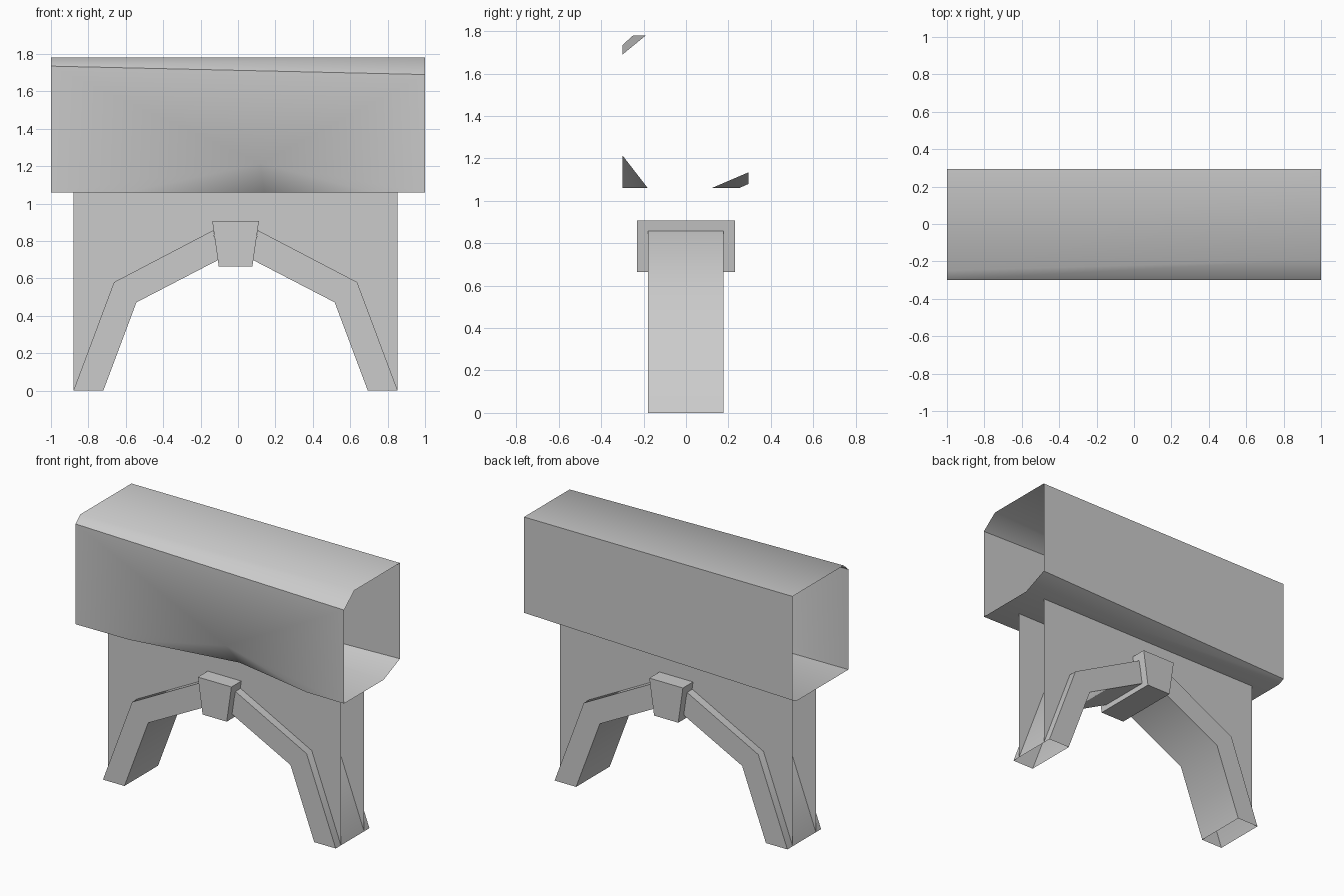
import bpy, bmesh, math

if "Cube" in bpy.data.objects:
    bpy.data.objects.remove(bpy.data.objects["Cube"], do_unlink=True)

stone = bpy.data.materials.new("plain grey")
stone.use_nodes = True
grey = (0.6, 0.6, 0.6, 1)
stone.diffuse_color = grey
stone.node_tree.nodes["Principled BSDF"].inputs["Base Color"].default_value = grey

MID = -0.013  # centre line of the arch


def make(name, bm, smooth=True, recalc=True):
    if recalc:
        bmesh.ops.recalc_face_normals(bm, faces=bm.faces[:])
    mesh = bpy.data.meshes.new(name)
    bm.to_mesh(mesh)
    bm.free()
    mesh.materials.append(stone)
    ob = bpy.data.objects.new(name, mesh)
    bpy.context.collection.objects.link(ob)
    if smooth:
        bpy.ops.object.select_all(action="DESELECT")
        ob.select_set(True)
        bpy.context.view_layer.objects.active = ob
        bpy.ops.object.shade_smooth_by_angle(angle=math.radians(45))
    return ob


def strip(bm, a, b):
    # quads between two matching rows of vertices
    for i in range(len(a) - 1):
        bm.faces.new((a[i], a[i + 1], b[i + 1], b[i]))


# open channel on top: end profiles (y, z) that differ in their corner cuts
bm = bmesh.new()
ends = {
    -1: [(-.3, 1.06), (-.3, 1.735), (-.25, 1.78), (.295, 1.78), (.295, 1.08), (.25, 1.06)],
    1: [(-.3, 1.06), (-.3, 1.69), (-.19, 1.78), (.295, 1.78), (.295, 1.135), (.12, 1.06)],
}
L, R = [[bm.verts.new((x, y, z)) for y, z in pts] for x, pts in ends.items()]
strip(bm, L[1:], R[1:])
# chipped lower front edge
apex = bm.verts.new((.12, -.3, 1.215))
chip = [bm.verts.new(p) for p in ((-.6, -.296, 1.06), (.14, -.18, 1.06), (.72, -.296, 1.06))]
fan = [L[1], L[0], *chip, R[0], R[1], L[1]]
for a, b in zip(fan, fan[1:]):
    bm.faces.new((apex, a, b))
bm.faces.new((L[0], *chip, R[0], R[5], L[5]))
make("channel", bm)

# arch ribs, open at the foot
outer = [(.867, 0), (.65, .58), (.12, .857)]
inner = [(.707, 0), (.53, .472), (.09, .7)]
for name, s in (("left_rib", 1), ("right_rib", -1)):
    bm = bmesh.new()
    rows = [[bm.verts.new((MID + s * x, y, z)) for x, z in line]
            for line, y in ((outer, -.18), (outer, .178), (inner, .178), (inner, -.18))]
    for i in range(4):
        strip(bm, rows[i], rows[(i + 1) % 4])
    bm.faces.new([r[-1] for r in rows])
    make(name, bm)

# thin spandrel walls above the arch
half = outer + [(.12, .857)]
outline = [(x, z) for x, z in outer] + [(-x, z) for x, z in reversed(outer)]
outline += [(-.867, 1.06), (.867, 1.06)]
for name, y, step in (("front_wall", -.125, -1), ("back_wall", .122, 1)):
    bm = bmesh.new()
    face = bm.faces.new([bm.verts.new((MID + x, y, z)) for x, z in outline])
    face.normal_update()
    if face.normal.y * step < 0:
        face.normal_flip()
    make(name, bm, smooth=False, recalc=False)

# keystone: tapered block
bm = bmesh.new()
bmesh.ops.create_cube(bm, size=1)
for v in bm.verts:
    top = v.co.z > 0
    v.co.x = MID + math.copysign(.125 if top else .09, v.co.x)
    v.co.y = math.copysign(.23, v.co.y)
    v.co.z = .908 if top else .665
make("keystone", bm, smooth=False)
